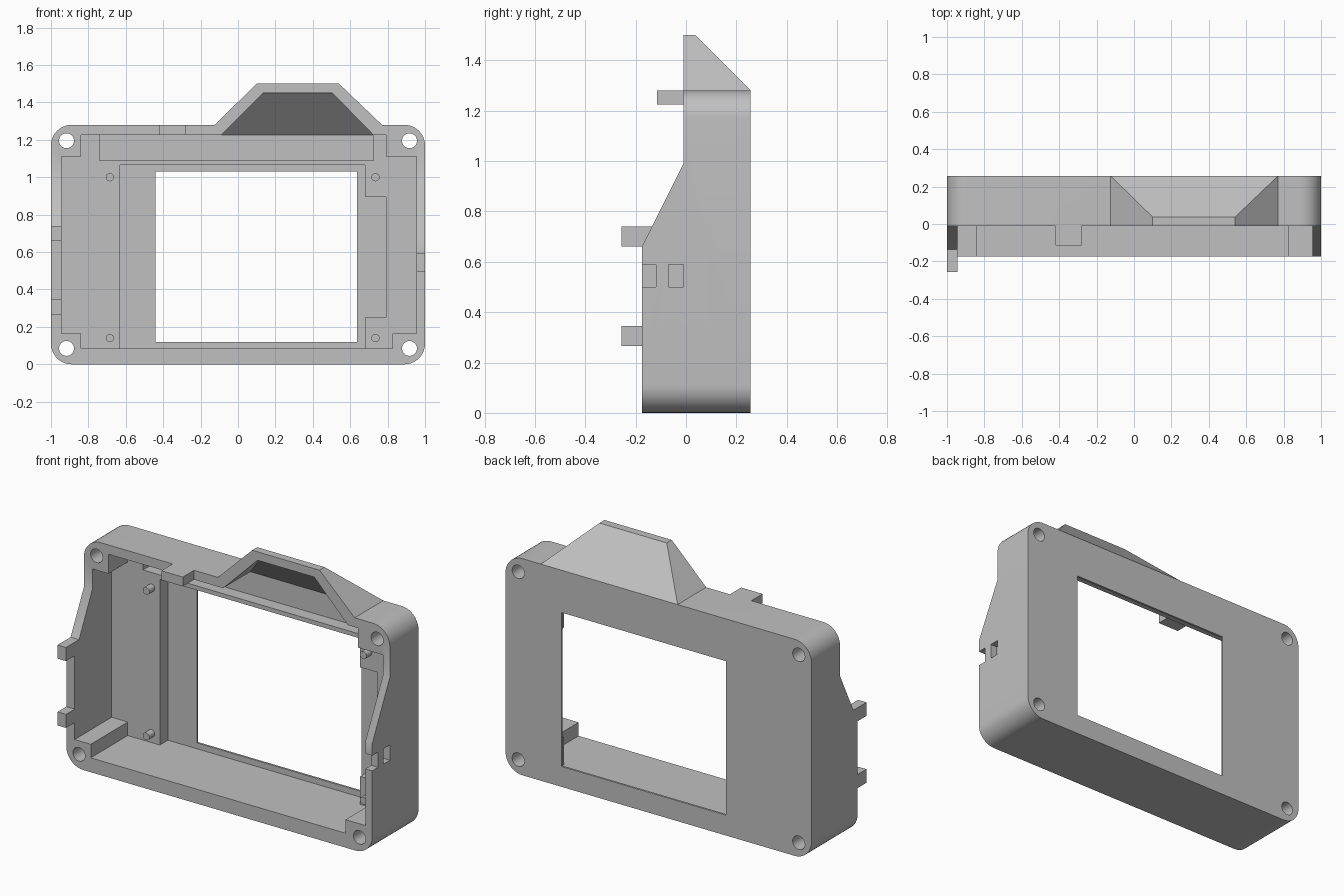
import bpy, bmesh, math
from mathutils import Vector

if "Cube" in bpy.data.objects:
    bpy.data.objects.remove(bpy.data.objects["Cube"], do_unlink=True)

grey = bpy.data.materials.new("light grey plastic")
grey.use_nodes = True
colour = (0.53, 0.53, 0.53, 1)
grey.diffuse_color = colour
grey.node_tree.nodes["Principled BSDF"].inputs["Base Color"].default_value = colour

FRONT, STEP, BACK = -0.175, -0.01, 0.257
LEDGE, RECESS, HEIGHT = 0.17, 0.245, 1.28


def prism(name, outline, start, end, axis="y", slope=None):
    """Extrude an (x, z) outline along y, or a (y, z) outline along x."""
    bm = bmesh.new()

    def place(a, b, depth):
        return (a, depth, b) if axis == "y" else (depth, a, b)

    face = bm.faces.new([bm.verts.new(place(a, b, start)) for a, b in outline])
    new = bmesh.ops.extrude_face_region(bm, geom=[face])["geom"]
    shift = Vector(place(0, 0, end - start))
    bmesh.ops.translate(bm, vec=shift, verts=[v for v in new if isinstance(v, bmesh.types.BMVert)])
    if slope is not None:  # trim everything beyond y + z = slope
        cut = bmesh.ops.bisect_plane(bm, geom=bm.verts[:] + bm.edges[:] + bm.faces[:],
                                     plane_co=(0, 0, slope), plane_no=(0, 1, 1), clear_outer=True)
        rim = [e for e in cut["geom_cut"] if isinstance(e, bmesh.types.BMEdge)]
        bmesh.ops.holes_fill(bm, edges=rim)
    bmesh.ops.recalc_face_normals(bm, faces=bm.faces[:])
    mesh = bpy.data.meshes.new(name)
    bm.to_mesh(mesh)
    bm.free()
    mesh.materials.append(grey)
    obj = bpy.data.objects.new(name, mesh)
    bpy.context.collection.objects.link(obj)
    return obj


def rect(a0, a1, b0, b1):
    return [(a0, b0), (a1, b0), (a1, b1), (a0, b1)]


def circle(x, z, r, n=24):
    return [(x + r * math.cos(math.tau * i / n), z + r * math.sin(math.tau * i / n)) for i in range(n)]


def rounded(w, h, r, n=10):
    points = []
    for k, (x, z) in enumerate([(w - r, h - r), (r - w, h - r), (r - w, r), (w - r, r)]):
        for i in range(n + 1):
            a = math.pi / 2 * (k + i / n)
            points.append((x + r * math.cos(a), z + r * math.sin(a)))
    return points


def combine(target, tool, operation="DIFFERENCE"):
    bpy.ops.object.select_all(action="DESELECT")
    bpy.context.view_layer.objects.active = target
    target.select_set(True)
    mod = target.modifiers.new("combine", "BOOLEAN")
    mod.object, mod.operation, mod.solver = tool, operation, "EXACT"
    bpy.ops.object.modifier_apply(modifier=mod.name)
    bpy.data.objects.remove(tool, do_unlink=True)


# Rounded housing with its upper front set back
housing = prism("housing", rounded(1, HEIGHT, 0.11), FRONT, BACK)
combine(housing, prism("front_cut", [(-0.4, 0.66), (FRONT, 0.66), (STEP, 0.99), (STEP, 1.6), (-0.4, 1.6)],
                       -1.2, 1.2, "x"))

# Sloped hood on the top
hood = [(-0.125, 1.2), (-0.125, HEIGHT), (0.1, 1.5), (0.54, 1.5), (0.77, HEIGHT), (0.77, 1.2)]
combine(housing, prism("hood", hood, STEP, BACK, slope=BACK + HEIGHT), "UNION")

# Main cavity, leaving solid blocks in the corners
cavity = [(-0.84, 0.085), (0.825, 0.085), (0.825, 0.165), (0.955, 0.165), (0.955, 1.11), (0.79, 1.11),
          (0.79, 1.225), (-0.84, 1.225), (-0.84, 1.11), (-0.945, 1.11), (-0.945, 0.165), (-0.84, 0.165)]
combine(housing, prism("cavity", cavity, -0.4, LEDGE))

# Hood hollow, upper slot, screen recess and window
hollow = [(-0.09, 1.2), (-0.09, 1.225), (0.135, 1.45), (0.505, 1.45), (0.725, 1.225), (0.725, 1.2)]
combine(housing, prism("hood_hollow", hollow, -0.4, RECESS, slope=1.47))
combine(housing, prism("upper_slot", rect(-0.74, 0.725, 1.09, 1.225), -0.4, RECESS))
screen = [(-0.63, 0.085), (0.68, 0.085), (0.68, 0.25), (0.79, 0.25),
          (0.79, 0.895), (0.68, 0.895), (0.68, 1.065), (-0.63, 1.065)]
combine(housing, prism("screen_recess", screen, -0.4, RECESS))
combine(housing, prism("window", rect(-0.44, 0.635, 0.12, 1.03), -0.4, 0.4))

# Screw holes in the four corners
for x in (-0.917, 0.917):
    for z in (0.085, 1.195):
        combine(housing, prism("screw_hole", circle(x, z, 0.04), -0.4, 0.4))

# Notch and slot in the left wall
for y0, y1 in ((-0.3, -0.12), (-0.07, -0.01)):
    combine(housing, prism("wall_slot", rect(y0, y1, 0.5, 0.59), 0.9, 1.1, "x"))

# Latch tabs on the right wall and the top
for z in (0.265, 0.66):
    combine(housing, prism("side_tab", rect(-1, -0.945, z, z + 0.08), -0.257, -0.08), "UNION")
combine(housing, prism("top_tab", rect(-0.42, -0.28, 1.225, HEIGHT), -0.115, 0.05), "UNION")

# Locating pegs
parts = [housing]
for side, x in (("right", -0.685), ("left", 0.735)):
    for level, z in (("lower", 0.14), ("upper", 1.0)):
        parts.append(prism(f"{level}_{side}_peg", circle(x, z, 0.022, 16), 0.12, LEDGE + 0.02))

for obj in parts:
    bpy.ops.object.select_all(action="DESELECT")
    bpy.context.view_layer.objects.active = obj
    obj.select_set(True)
    bpy.ops.object.shade_smooth_by_angle(angle=math.radians(30))
